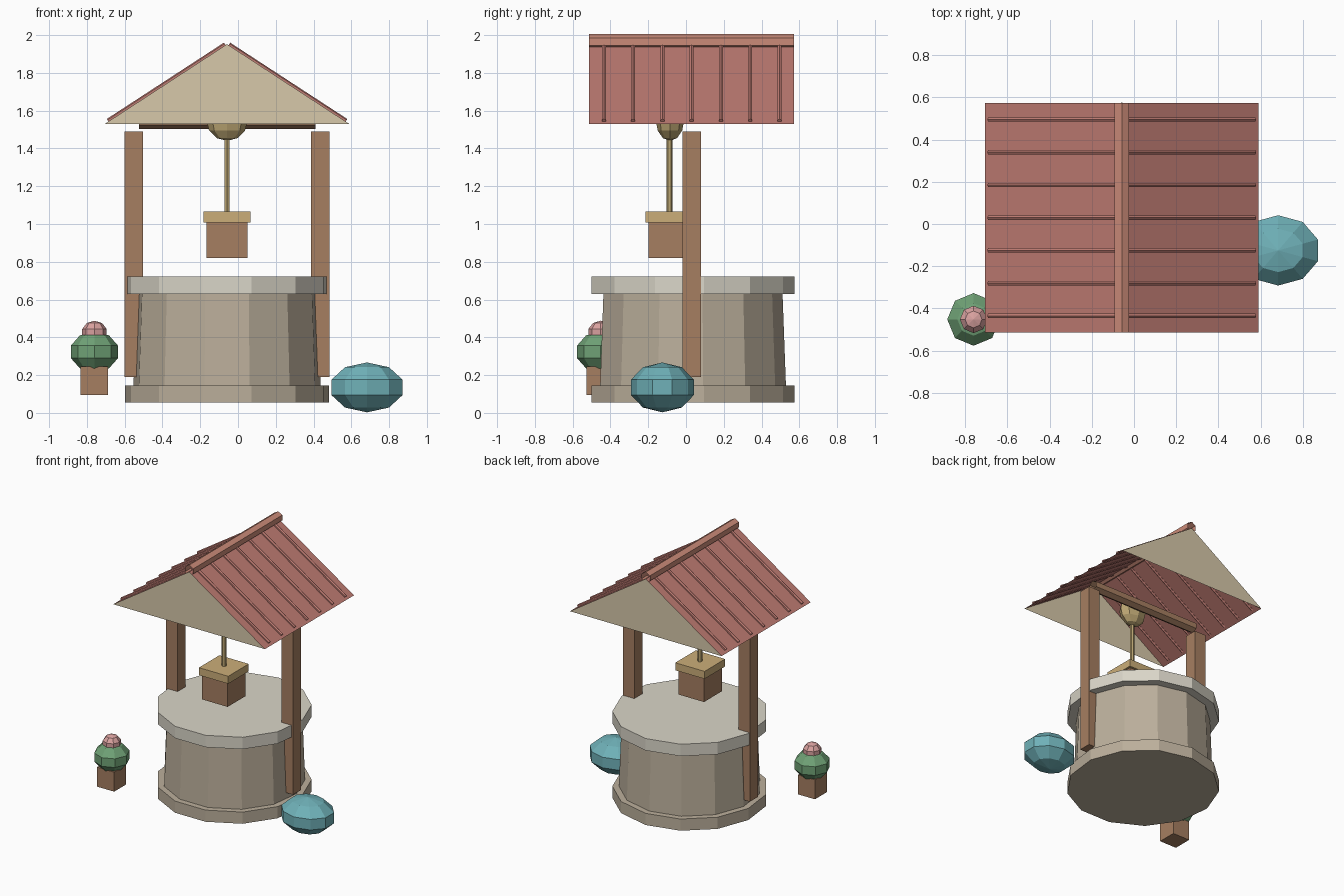
import bpy, bmesh, math
from mathutils import Matrix, Vector

if "Cube" in bpy.data.objects:
    bpy.data.objects.remove(bpy.data.objects["Cube"])

CX, CY = -0.058, 0.03      # centre of the well
SIDES = 13


def mat(name, r, g, b):
    m = bpy.data.materials.new(name)
    m.diffuse_color = (r, g, b, 1)
    m.use_nodes = True
    m.node_tree.nodes["Principled BSDF"].inputs["Base Color"].default_value = m.diffuse_color
    return m


STONE = mat("stone", .50, .43, .33)
RIM = mat("rim_stone", .70, .67, .58)
WOOD = mat("wood", .38, .21, .12)
ROPE = mat("rope", .50, .38, .17)
LID = mat("light_wood", .60, .42, .19)
ROOF = mat("roof_red", .52, .20, .17)
RIDGE = mat("ridge_red", .60, .26, .19)
GABLE = mat("gable_cream", .68, .58, .40)
BLUE = mat("rock_blue", .16, .44, .48)
GREEN = mat("leaf_green", .16, .36, .18)
PINK = mat("flower_pink", .70, .36, .35)


def finish(name, bm, *mats):
    me = bpy.data.meshes.new(name)
    bm.to_mesh(me)
    bm.free()
    for m in mats:
        me.materials.append(m)
    ob = bpy.data.objects.new(name, me)
    bpy.context.collection.objects.link(ob)
    return ob


def box(name, c, size, m):
    bm = bmesh.new()
    bmesh.ops.create_cube(bm, size=1, matrix=Matrix.Translation(c) @ Matrix.Diagonal((*size, 1)))
    return finish(name, bm, m)


def rod(name, a, b, r1, r2, n, m, caps=True):
    """Straight or tapered n-sided rod from a to b."""
    a, b = Vector(a), Vector(b)
    d = b - a
    q = Matrix.Identity(4) if d.x == d.y == 0 else d.to_track_quat('Z', 'Y').to_matrix().to_4x4()
    bm = bmesh.new()
    bmesh.ops.create_cone(bm, cap_ends=caps, segments=n, radius1=r1, radius2=r2, depth=d.length,
                          matrix=Matrix.Translation((a + b) / 2) @ q)
    return finish(name, bm, m)


def ball(name, c, r, n, rings, m):
    bm = bmesh.new()
    bmesh.ops.create_uvsphere(bm, u_segments=n, v_segments=rings, radius=1,
                              matrix=Matrix.Translation(c) @ Matrix.Diagonal((*r, 1)))
    return finish(name, bm, m)


# Stone well: base ring, tapered wall, rim
rod("well_base", (CX, CY, .055), (CX, CY, .145), .545, .545, SIDES, STONE)
rod("well_wall", (CX, CY, .12), (CX, CY, .66), .50, .48, SIDES, STONE)
rod("well_rim", (CX, CY, .63), (CX, CY, .722), .545, .545, SIDES, RIM)

# Posts and cross beam
for side, s in (("left", -1), ("right", 1)):
    box(side + "_post", (CX + s * .493, CY, .84), (.098, .098, 1.3), WOOD)
rod("cross_beam", (CX - .467, CY, 1.545), (CX + .467, CY, 1.545), .042, .042, 6, WOOD, False)

# Rope, pulley and bucket
ball("pulley", (CX, -.085, 1.55), (.11, .075, .11), 8, 6, ROPE)
rod("rope", (CX, -.088, 1.05), (CX, -.088, 1.5), .016, .016, 6, ROPE)
box("bucket", (CX, -.09, .92), (.217, .217, .2), WOOD)
box("bucket_lid", (CX, -.09, 1.038), (.25, .25, .058), LID)

# Roof shell: two slopes and two gables, open underneath
HW, Z0, Z1 = .647, 1.53, 1.952
Y0, Y1 = CY - .543, CY + .543
bm = bmesh.new()
f, b = [[bm.verts.new(p) for p in ((CX - HW, y, Z0), (CX + HW, y, Z0), (CX, y, Z1))] for y in (Y0, Y1)]
for vs, i in (((f[1], b[1], b[2], f[2]), 0), ((b[0], f[0], f[2], b[2]), 0),
              ((f[0], f[1], f[2]), 1), ((b[1], b[0], b[2]), 1)):
    bm.faces.new(vs).material_index = i
finish("roof", bm, ROOF, GABLE)

# Roof battens and ridge tube
for s in (-1, 1):
    for k in range(-3, 4):
        y = CY + k * .155
        rod("batten", (CX + s * .63, y, 1.546), (CX + s * .01, y, 1.95), .012, .012, 6, ROOF)
rod("ridge", (CX, Y0, 1.965), (CX, Y1, 1.965), .04, .04, 6, RIDGE, False)

# Rock and potted plant
ball("rock", (.683, -.125, .135), (.208, .175, .132), 10, 5, BLUE)
box("planter", (-.76, -.455, .17), (.146, .146, .15), WOOD)
ball("bush", (-.76, -.452, .323), (.131, .131, .108), 8, 5, GREEN)
ball("flower", (-.76, -.452, .425), (.068, .068, .063), 8, 5, PINK)
